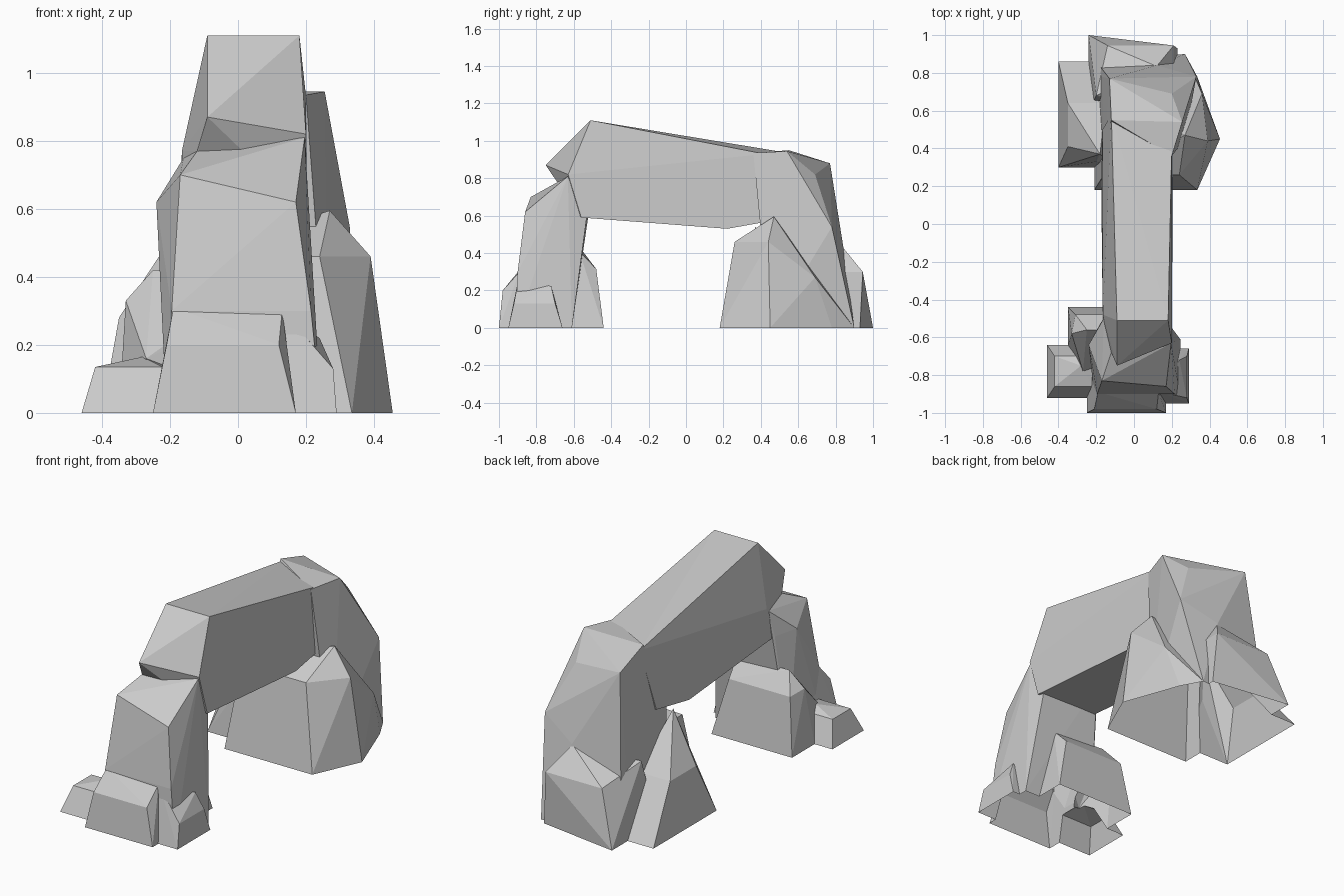
import bpy, bmesh

if "Cube" in bpy.data.objects:
    bpy.data.objects.remove(bpy.data.objects["Cube"])


def hull(name, points):
    """One faceted stone: the convex hull of its corners."""
    bm = bmesh.new()
    for p in points:
        bm.verts.new(p)
    res = bmesh.ops.convex_hull(bm, input=bm.verts)
    junk = {g for g in res["geom_interior"] + res["geom_unused"]
            if isinstance(g, bmesh.types.BMVert)}
    bmesh.ops.delete(bm, geom=list(junk), context='VERTS')
    bmesh.ops.recalc_face_normals(bm, faces=bm.faces)
    me = bpy.data.meshes.new(name)
    bm.to_mesh(me)
    bm.free()
    ob = bpy.data.objects.new(name, me)
    bpy.context.collection.objects.link(ob)
    return ob


def slab(name, profile, left, right, *knobs):
    """Side profile (y, z) given a width whose two sides lean linearly with z."""
    pts = list(knobs)
    for y, z in profile:
        pts += [(a + b * z, y, z) for a, b in (left, right)]
    return hull(name, pts)


def boulder(name, base, top, z, *peaks):
    """Tapered block: base and top rectangles (x0, x1, y0, y1) plus peaks."""
    pts = list(peaks)
    for (x0, x1, y0, y1), h in ((base, 0), (top, z)):
        pts += [(x, y, h) for x in (x0, x1) for y in (y0, y1)]
    return hull(name, pts)


# span with the overhanging head at the front
arch = slab("rock_arch",
            [(-.51, 1.11), (-.56, .59), (.22, .53), (.5, .58)],
            (-.25, .144), (.225, -.04),
            (-.09, -.75, .87), (-.12, -.68, .77), (.2, -.63, .82),
            (-.165, -.48, .77), (.2, .42, .93), (-.12, .58, .93))

# the two legs
front_leg = slab("front_leg",
                 [(-.53, .6), (-.61, 0), (-.91, 0), (-.9, .3)],
                 (-.21, .05), (.245, -.1),
                 (-.17, -.83, .7), (.17, -.86, .62), (-.24, -.64, .62),
                 (-.12, -.68, .77), (.196, -.632, .81), (-.16, -.5, .75))
rear_leg = slab("rear_leg",
                [(.45, 0), (.4, .6), (.86, 0)],
                (-.2, .07), (.27, -.08),
                (.255, .54, .945), (.2, .36, .935), (-.12, .55, .95),
                (-.13, .77, .88), (.2, .69, .82), (.33, .78, .54),
                (.12, .84, .44), (-.17, .78, .42), (.27, .9, 0))

# boulders piled around the front leg
front_rocks = [
    boulder("front_base", (-.25, .17, -1, -.66), (-.21, .12, -.98, -.7), .2,
            (-.19, -.89, .31), (.13, -.89, .3)),
    boulder("front_inner", (-.35, .15, -.64, -.44), (-.31, .07, -.6, -.48), .315,
            (-.25, -.56, .42), (.08, -.57, .41), (-.27, -.78, .16), (-.33, -.58, .33)),
    boulder("front_left", (-.46, -.2, -.92, -.64), (-.42, -.22, -.86, -.7), .135,
            (-.28, -.75, .165)),
    boulder("front_right", (.14, .29, -.95, -.66), (.16, .28, -.92, -.7), .13,
            (.14, -.89, .29), (.24, -.72, .22)),
]

# boulders piled around the rear leg
rear_rocks = [
    boulder("rear_right", (-.21, .335, .18, .78), (-.16, .24, .26, .5), .46,
            (.455, .45, 0), (.39, .44, .46), (.27, .47, .595), (.36, .69, .27), (.27, .9, 0)),
    boulder("rear_back", (-.24, .23, .6, .93), (-.14, .21, .65, .945), .3,
            (-.24, 1, 0), (.12, .835, .435), (-.2, .68, .37)),
    boulder("rear_left", (-.4, -.1, .3, .86), (-.35, -.15, .41, .64), .28,
            (-.2, .33, .31), (-.18, .37, .54)),
]

# fuse everything into one arch
parts = [front_leg, rear_leg] + front_rocks + rear_rocks
for p in parts:
    m = arch.modifiers.new(p.name, 'BOOLEAN')
    m.operation, m.solver, m.object = 'UNION', 'EXACT', p
deps = bpy.context.evaluated_depsgraph_get()
fused = bpy.data.meshes.new_from_object(arch.evaluated_get(deps))
arch.modifiers.clear()
arch.data = fused
for p in parts:
    bpy.data.objects.remove(p)

# the feet are open underneath
bm = bmesh.new()
bm.from_mesh(fused)
soles = [f for f in bm.faces if all(v.co.z < 1e-4 for v in f.verts)]
bmesh.ops.delete(bm, geom=soles, context='FACES')
bm.to_mesh(fused)
bm.free()
